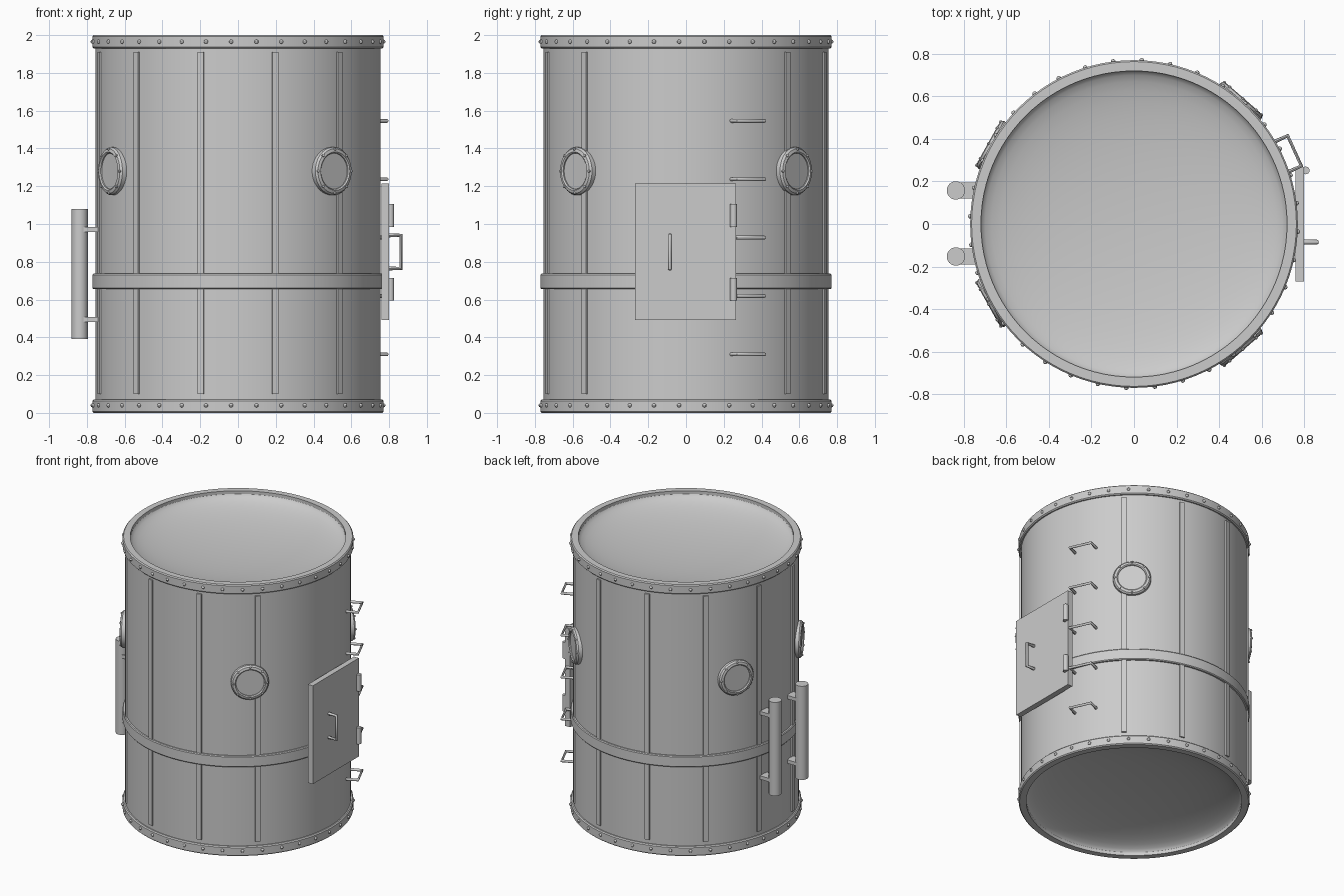
import bpy, bmesh, math
from math import sin, cos, pi, radians
from mathutils import Matrix, Vector

if "Cube" in bpy.data.objects:
    bpy.data.objects.remove(bpy.data.objects["Cube"])


def finish(bm, name, matrix=None, smooth=True):
    bmesh.ops.recalc_face_normals(bm, faces=bm.faces)
    if matrix:
        bm.transform(matrix)
    me = bpy.data.meshes.new(name)
    bm.to_mesh(me)
    bm.free()
    ob = bpy.data.objects.new(name, me)
    bpy.context.collection.objects.link(ob)
    if smooth:
        bpy.ops.object.select_all(action='DESELECT')
        ob.select_set(True)
        bpy.context.view_layer.objects.active = ob
        bpy.ops.object.shade_smooth_by_angle(angle=radians(32))
    return ob


def lathe(name, profile, n=96, closed=False, matrix=None):
    """Revolve (radius, height) points around z."""
    bm = bmesh.new()
    vs = [bm.verts.new((r, 0, z)) for r, z in profile]
    pairs = list(zip(vs, vs[1:])) + ([(vs[-1], vs[0])] if closed else [])
    edges = [bm.edges.new(p) for p in pairs]
    bmesh.ops.spin(bm, geom=vs + edges, cent=(0, 0, 0), axis=(0, 0, 1),
                   angle=2 * pi, steps=n, use_merge=True)
    bmesh.ops.remove_doubles(bm, verts=bm.verts, dist=1e-5)
    return finish(bm, name, matrix)


def box(name, centre, size, matrix=None):
    bm = bmesh.new()
    bmesh.ops.create_cube(bm, size=1, matrix=Matrix.Translation(centre) @ Matrix.Diagonal((*size, 1)))
    return finish(bm, name, matrix, smooth=False)


def cylinder(name, x, y, z0, z1, r, n=24):
    return lathe(name, [(0, z0), (r, z0), (r, z1), (0, z1)], n,
                 matrix=Matrix.Translation((x, y, 0)))


def rod(name, points, r, matrix=None):
    """Bent round bar along a path."""
    cu = bpy.data.curves.new(name, 'CURVE')
    cu.dimensions = '3D'
    cu.bevel_depth, cu.bevel_resolution, cu.use_fill_caps = r, 2, True
    sp = cu.splines.new('POLY')
    sp.points.add(len(points) - 1)
    for p, co in zip(sp.points, points):
        co = matrix @ Vector(co) if matrix else Vector(co)
        p.co = (*co, 1)
    ob = bpy.data.objects.new(name, cu)
    bpy.context.collection.objects.link(ob)
    bpy.ops.object.select_all(action='DESELECT')
    ob.select_set(True)
    bpy.context.view_layer.objects.active = ob
    bpy.ops.object.convert(target='MESH')
    bpy.ops.object.shade_smooth_by_angle(angle=radians(50))


def around(deg):
    return Matrix.Rotation(radians(deg), 4, 'Z')


# hull with dished ends
R, DEPTH = 0.755, 0.12
dish = [(0.725 * sin(t * pi / 24), DEPTH * cos(t * pi / 24)) for t in range(13)]
lathe("hull", [(r, 0.01 + d) for r, d in dish] + [(R, 0.01), (R, 1.99)]
      + [(r, 1.99 - d) for r, d in reversed(dish)])

# end rims and belt band
for name, z in (("bottom_rim", 0.0), ("top_rim", 1.93)):
    lathe(name, [(0.72, z), (0.764, z), (0.771, z + 0.007), (0.771, z + 0.063),
                 (0.764, z + 0.07), (0.72, z + 0.07)], closed=True)
lathe("belt_band", [(0.74, 0.655), (0.766, 0.655), (0.771, 0.661), (0.771, 0.731),
                    (0.766, 0.737), (0.74, 0.737)], closed=True)

# rivets on both rims
bm = bmesh.new()
for z in (0.04, 1.965):
    for k in range(36):
        m = around(7.3 + 10 * k) @ Matrix.Translation((0.771, 0, z))
        bmesh.ops.create_uvsphere(bm, u_segments=10, v_segments=6, radius=0.011, matrix=m)
finish(bm, "rim_rivets")

# vertical straps, leaving the door side clear
for k in range(10):
    box(f"strap_{k}", (0.752, 0, 1.005), (0.026, 0.034, 1.81), around(45 + 30 * k))

# portholes: bevelled flange, recessed pane, bolts
for a in (49, 151, 209, 311):
    m = around(a) @ Matrix.Translation((0, 0, 1.28)) @ Matrix.Rotation(pi / 2, 4, 'Y')
    lathe(f"porthole_flange_{a}", [(0.095, 0.73), (0.127, 0.73), (0.127, 0.770), (0.118, 0.781),
                                   (0.102, 0.785), (0.095, 0.779)], 40, True, m)
    lathe(f"porthole_pane_{a}", [(0, 0.74), (0.096, 0.74), (0.096, 0.772), (0, 0.772)], 40, matrix=m)
    bm = bmesh.new()
    for k in range(8):
        p = m @ around(45 * k) @ Matrix.Translation((0.116, 0, 0.781))
        bmesh.ops.create_uvsphere(bm, u_segments=8, v_segments=6, radius=0.008, matrix=p)
    finish(bm, f"porthole_bolts_{a}")

# door with handle and hinges
box("door", (0.78, -0.003, 0.853), (0.04, 0.536, 0.725))
rod("door_handle", [(0.79, -0.085, 0.765), (0.862, -0.085, 0.765),
                    (0.862, -0.085, 0.94), (0.79, -0.085, 0.94)], 0.011)
for i, z in enumerate((0.595, 0.985)):
    cylinder(f"hinge_{i}", 0.808, 0.252, z, z + 0.12, 0.018)

# ladder rungs
for i in range(5):
    z = 0.31 + 0.309 * i
    rod(f"ladder_rung_{i}", [(0.74, -0.078, z), (0.83, -0.078, z),
                             (0.83, 0.078, z), (0.74, 0.078, z)], 0.010, around(24.5))

# side tanks with brackets
for i, y in enumerate((-0.153, 0.158)):
    cylinder(f"side_tank_{i}", -0.838, y, 0.39, 1.08, 0.043, 32)
    for j, z in enumerate((0.495, 0.97)):
        box(f"tank_bracket_{i}_{j}", (-0.785, y, z), (0.09, 0.075, 0.026))
